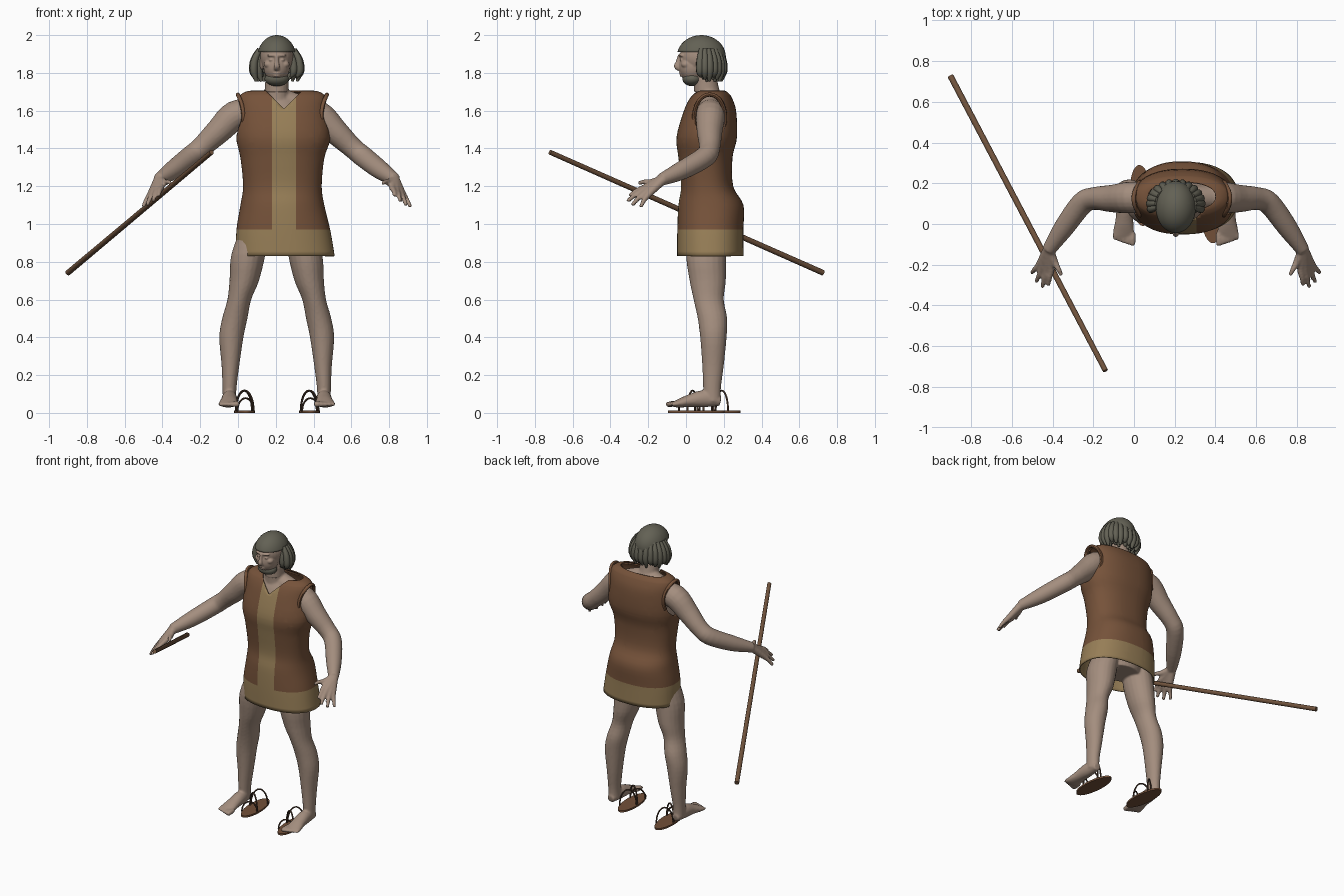
import bpy, bmesh, math
from mathutils import Vector, Matrix

if "Cube" in bpy.data.objects:
    bpy.data.objects.remove(bpy.data.objects["Cube"])

CX = 0.205  # body centre line
X, Y, Z = Vector((1, 0, 0)), Vector((0, 1, 0)), Vector((0, 0, 1))


def material(name, rgb):
    m = bpy.data.materials.new(name)
    m.use_nodes = True
    m.diffuse_color = (*rgb, 1)
    m.node_tree.nodes["Principled BSDF"].inputs["Base Color"].default_value = (*rgb, 1)
    return m


skin = material("skin", (0.37, 0.27, 0.21))
brown = material("brown_cloth", (0.18, 0.085, 0.042))
tan = material("tan_cloth", (0.31, 0.21, 0.095))
grey = material("grey_hair", (0.125, 0.12, 0.09))
wood = material("wood", (0.16, 0.085, 0.045))
leather = material("leather", (0.17, 0.08, 0.04))
dark = material("dark_strap", (0.075, 0.042, 0.026))


def spline(rows, sub):
    """Catmull-Rom interpolation of rows of numbers."""
    out = []
    for i in range(len(rows) - 1):
        p = [rows[max(i - 1, 0)], rows[i], rows[i + 1], rows[min(i + 2, len(rows) - 1)]]
        for k in range(sub):
            t = k / sub
            out.append([b + 0.5 * t * (c - a + t * (2 * a - 5 * b + 4 * c - d + t * (3 * (b - c) + d - a)))
                        for a, b, c, d in zip(*p)])
    return out + [list(rows[-1])]


def loft(bm, rows, ref=Y, seg=20, n=2.0, axis=None, caps=True, sub=4):
    """Skin rings given as (x, y, z, radius, radius) along a path."""
    rows = spline(rows, sub)
    pts = [Vector(r[:3]) for r in rows]
    rings = []
    for i, r in enumerate(rows):
        t = axis or (pts[min(i + 1, len(pts) - 1)] - pts[max(i - 1, 0)]).normalized()
        u = ref.cross(t).normalized()
        v = t.cross(u)
        ring = []
        for k in range(seg):
            c, s = math.cos(math.tau * k / seg), math.sin(math.tau * k / seg)
            c, s = (math.copysign(abs(w) ** (2 / n), w) for w in (c, s))
            ring.append(bm.verts.new(pts[i] + u * c * r[3] + v * s * r[4]))
        rings.append(ring)
    for a, b in zip(rings, rings[1:]):
        for k in range(seg):
            bm.faces.new((a[k], a[(k + 1) % seg], b[(k + 1) % seg], b[k]))
    if caps:
        bm.faces.new(rings[0][::-1])
        bm.faces.new(rings[-1])


def tube(bm, pts, **kw):
    loft(bm, [(x, y, z, r, r) for x, y, z, r in pts], **kw)


def blob(bm, pos, size):
    m = Matrix.Translation(pos) @ Matrix.Diagonal((*size, 1))
    return bmesh.ops.create_uvsphere(bm, u_segments=32, v_segments=20, radius=1, matrix=m)["verts"]


def finish(bm, name, mats, recalc=True, voxel=0):
    if recalc:
        bmesh.ops.recalc_face_normals(bm, faces=bm.faces[:])
    for f in bm.faces:
        f.smooth = True
    me = bpy.data.meshes.new(name)
    bm.to_mesh(me)
    bm.free()
    me.set_sharp_from_angle(angle=math.radians(45))
    for m in mats:
        me.materials.append(m)
    ob = bpy.data.objects.new(name, me)
    bpy.context.collection.objects.link(ob)
    if voxel:
        r = ob.modifiers.new("blend", "REMESH")
        r.mode, r.voxel_size, r.use_smooth_shade = "VOXEL", voxel, True
        s = ob.modifiers.new("soften", "SMOOTH")
        s.factor, s.iterations = 0.5, 3
    return ob


# Body: trunk, limbs, hands and feet blended into one skin
bm = bmesh.new()
loft(bm, [(CX, 0.12, 0.86, 0.12, 0.1), (CX, 0.13, 1.02, 0.18, 0.12), (CX, 0.11, 1.2, 0.155, 0.1),
          (CX, 0.11, 1.42, 0.18, 0.115), (CX, 0.13, 1.58, 0.17, 0.11), (CX, 0.13, 1.66, 0.1, 0.075)], axis=Z, seg=32)
tube(bm, [(CX, 0.13, 1.6, 0.085), (CX, 0.115, 1.69, 0.066), (CX, 0.1, 1.78, 0.06)])
for s in (-1, 1):
    def at(d, *rest):
        return (CX + s * d, *rest)

    tube(bm, [at(0, 0.13, 1.66, 0.065), at(0.09, 0.13, 1.635, 0.06), at(0.18, 0.13, 1.6, 0.06)])
    tube(bm, [at(0.12, 0.13, 1.59, 0.07), at(0.22, 0.13, 1.575, 0.078), at(0.31, 0.125, 1.49, 0.068),
              at(0.4, 0.125, 1.405, 0.056), at(0.46, 0.1, 1.355, 0.056), at(0.55, -0.02, 1.285, 0.05),
              at(0.625, -0.13, 1.235, 0.033)])
    # Fingers with their palm bones: knuckle, tip
    for knuckle, tip in (((0.612, -0.215, 1.195), (0.625, -0.3, 1.15)), ((0.634, -0.222, 1.18), (0.655, -0.31, 1.12)),
                         ((0.655, -0.215, 1.165), (0.685, -0.285, 1.1)), ((0.67, -0.2, 1.155), (0.708, -0.24, 1.09)),
                         ((0.595, -0.185, 1.22), (0.56, -0.252, 1.215))):
        k, t = Vector(at(*knuckle)), Vector(at(*tip))
        mid = k.lerp(t, 0.55) + Z * 0.006
        tube(bm, [at(0.625, -0.12, 1.237, 0.026), (*k, 0.018), (*mid, 0.013), (*t, 0.01)], ref=X, seg=12)
    loft(bm, [at(0.11, 0.12, 1.0, 0.07, 0.1), at(0.15, 0.107, 0.84, 0.09, 0.106), at(0.172, 0.115, 0.7, 0.078, 0.096),
              at(0.198, 0.12, 0.6, 0.063, 0.08), at(0.222, 0.14, 0.5, 0.067, 0.078), at(0.24, 0.145, 0.4, 0.064, 0.07),
              at(0.245, 0.143, 0.25, 0.047, 0.057), at(0.25, 0.138, 0.13, 0.037, 0.047), at(0.25, 0.14, 0.06, 0.036, 0.045)],
         axis=Z)
    loft(bm, [at(0.25, 0.183, 0.06, 0.025, 0.024), at(0.25, 0.1, 0.075, 0.039, 0.045), at(0.252, 0.02, 0.064, 0.044, 0.034),
              at(0.256, -0.04, 0.05, 0.052, 0.022), at(0.256, -0.065, 0.045, 0.05, 0.015)], ref=Z)
    for i in range(5):
        d, r = 0.212 + 0.022 * i, 0.016 - 0.0015 * i
        tube(bm, [at(d, -0.045, 0.048, r), at(d, -0.08 + 0.005 * i, 0.047, r),
                  at(d, -0.105 + 0.007 * i, 0.042, r * 0.8)], ref=Z, seg=12)
finish(bm, "body", [skin], voxel=0.007)

# Head
bm = bmesh.new()
for pos, size in (((0, 0.085, 1.885), (0.088, 0.118, 0.1)), ((0, 0.035, 1.835), (0.07, 0.073, 0.085)),
                  ((0, 0.035, 1.778), (0.056, 0.052, 0.043)), ((0, -0.021, 1.893), (0.052, 0.02, 0.011)),
                  ((0, -0.024, 1.799), (0.022, 0.013, 0.006)), ((0, -0.021, 1.786), (0.02, 0.013, 0.007))):
    blob(bm, (CX + pos[0], *pos[1:]), size)
loft(bm, [(CX, -0.03, 1.89, 0.009, 0.014), (CX, -0.042, 1.855, 0.011, 0.013),
          (CX, -0.048, 1.835, 0.016, 0.016), (CX, -0.035, 1.82, 0.014, 0.012)])
for s in (-1, 1):
    blob(bm, (CX + s * 0.043, 0, 1.845), (0.025, 0.026, 0.02))
    blob(bm, (CX + s * 0.028, -0.021, 1.868), (0.014, 0.012, 0.008))
    blob(bm, (CX + s * 0.08, 0.08, 1.85), (0.012, 0.02, 0.034))
tube(bm, [(CX, 0.105, 1.7, 0.062), (CX, 0.1, 1.82, 0.058)])
finish(bm, "head", [skin], voxel=0.0045)

# Beard along the jaw
bm = bmesh.new()
blob(bm, (CX, 0.033, 1.768), (0.064, 0.052, 0.038))
finish(bm, "beard", [grey])

# Hair cap, straight fringe in front and long behind
bm = bmesh.new()
blob(bm, (CX, 0.081, 1.885), (0.102, 0.13, 0.115))
for co, no in (((0, 0, 1.912), Z), ((0, 0.1, 0), Y)):
    bmesh.ops.bisect_plane(bm, geom=bm.verts[:] + bm.edges[:] + bm.faces[:], plane_co=co, plane_no=no)
bmesh.ops.delete(bm, geom=[f for f in bm.faces if f.calc_center_median().z < 1.912
                           and f.calc_center_median().y < 0.1], context="FACES")
cap = finish(bm, "hair_cap", [grey])
cap.modifiers.new("thickness", "SOLIDIFY").thickness = 0.008

# Hanging locks around the sides and back, in two layers
bm = bmesh.new()
for layer in range(2):
    for i in range(15):
        a = math.radians(-105 + 15 * i + 6 * layer)
        r, low = 0.118 - 0.03 * layer, 1.755 + 0.012 * (i % 3)
        path = []
        for z, grow, w in ((1.925, -0.025, 0.012), (1.87, 0.002, 0.019), (1.81, 0.008, 0.02), (low, -0.006, 0.007)):
            path.append((CX + (r + grow) * math.sin(a), 0.1 + 0.8 * (r + grow) * math.cos(a), z, w))
        tube(bm, path, seg=10)
finish(bm, "hair_locks", [grey])

# Tunic: lofted, then cut for the colour edges, the neck and the armholes
bm = bmesh.new()
loft(bm, [(0.25, 0.129, 0.83, 0.262, 0.176), (0.24, 0.129, 0.97, 0.248, 0.175), (0.235, 0.132, 1.1, 0.222, 0.172),
          (0.235, 0.112, 1.2, 0.208, 0.138), (0.235, 0.103, 1.35, 0.222, 0.143), (0.24, 0.11, 1.46, 0.25, 0.16),
          (0.235, 0.127, 1.6, 0.238, 0.138), (0.235, 0.132, 1.67, 0.232, 0.11), (0.235, 0.135, 1.698, 0.2, 0.085),
          (0.235, 0.135, 1.706, 0.165, 0.07)], seg=64, n=2.3, axis=Z, caps=False)
arm = []
for k in range(12):
    a = math.tau * k / 12
    c, s = math.cos(a), math.sin(a)
    arm.append((Vector((0, 0.125 + 0.078 * c, 1.565 + 0.115 * s)), Vector((0, c / 0.078, s / 0.115)).normalized()))
tip = Vector((0.243, 0, 1.61))
vee = [(tip, Vector((s, 0, -1)).normalized()) for s in (-1, 1)]
edges = [(Vector((0, 0, 0.97)), Z), (Vector((0.18, 0, 0)), X), (Vector((0.306, 0, 0)), X)]
for co, no in arm + vee + edges:
    bmesh.ops.bisect_plane(bm, geom=bm.verts[:] + bm.edges[:] + bm.faces[:], dist=1e-5, plane_co=co, plane_no=no)


def inside(p, planes):
    return all((p - co).dot(no) < 0 for co, no in planes)


holes = []
for f in bm.faces:
    p = f.calc_center_median()
    if (abs(p.x - 0.235) > 0.14 and inside(p, arm)) or (p.y < 0.12 and inside(p, vee)):
        holes.append(f)
    f.material_index = int(p.z < 0.97 or (p.y < 0.1 and 0.18 < p.x < 0.306))
bmesh.ops.delete(bm, geom=holes, context="FACES")
tunic = finish(bm, "tunic", [brown, tan], recalc=False)
tunic.modifiers.new("thickness", "SOLIDIFY").thickness = 0.007

# Rolled edges over the armholes
bm = bmesh.new()
for s in (-1, 1):
    path = []
    for k in range(13):
        a = math.radians(-30 + 20 * k)
        c = math.cos(a)
        path.append((0.235 + s * (0.236 - 0.03 * c * c), 0.125 + 0.082 * c, 1.565 + 0.12 * math.sin(a), 0.011))
    tube(bm, path, ref=X, seg=8, sub=2)
finish(bm, "armhole_trim", [brown])

# Staff
bm = bmesh.new()
tube(bm, [(-0.9, 0.725, 0.742, 0.015), (-0.14, -0.72, 1.38, 0.013)], ref=Z, seg=14, sub=1)
finish(bm, "staff", [wood])

# Loose sandals: oval sole with arched straps
for name, x, y, turn in (("right_sandal", 0.035, 0.14, 4), ("left_sandal", 0.378, 0.055, 4)):
    spin = Matrix.Translation((x, y, 0)) @ Matrix.Rotation(math.radians(turn), 4, "Z")
    bm = bmesh.new()
    loft(bm, [(0, 0, 0, 0.054, 0.15), (0, 0, 0.012, 0.054, 0.15)], axis=Z, seg=36, sub=1)
    bm.transform(spin)
    finish(bm, name + "_sole", [leather])
    bm = bmesh.new()
    for off, tilt, high in ((-0.07, 0.02, 0.07), (-0.02, -0.03, 0.11), (0.05, 0.03, 0.11)):
        path = []
        for k in range(9):
            a = math.pi * k / 8
            path.append((0.045 * math.cos(a), off + tilt * math.cos(a), 0.008 + high * math.sin(a), 0.005))
        tube(bm, path, seg=8, sub=2)
    bm.transform(spin)
    finish(bm, name + "_straps", [dark])
